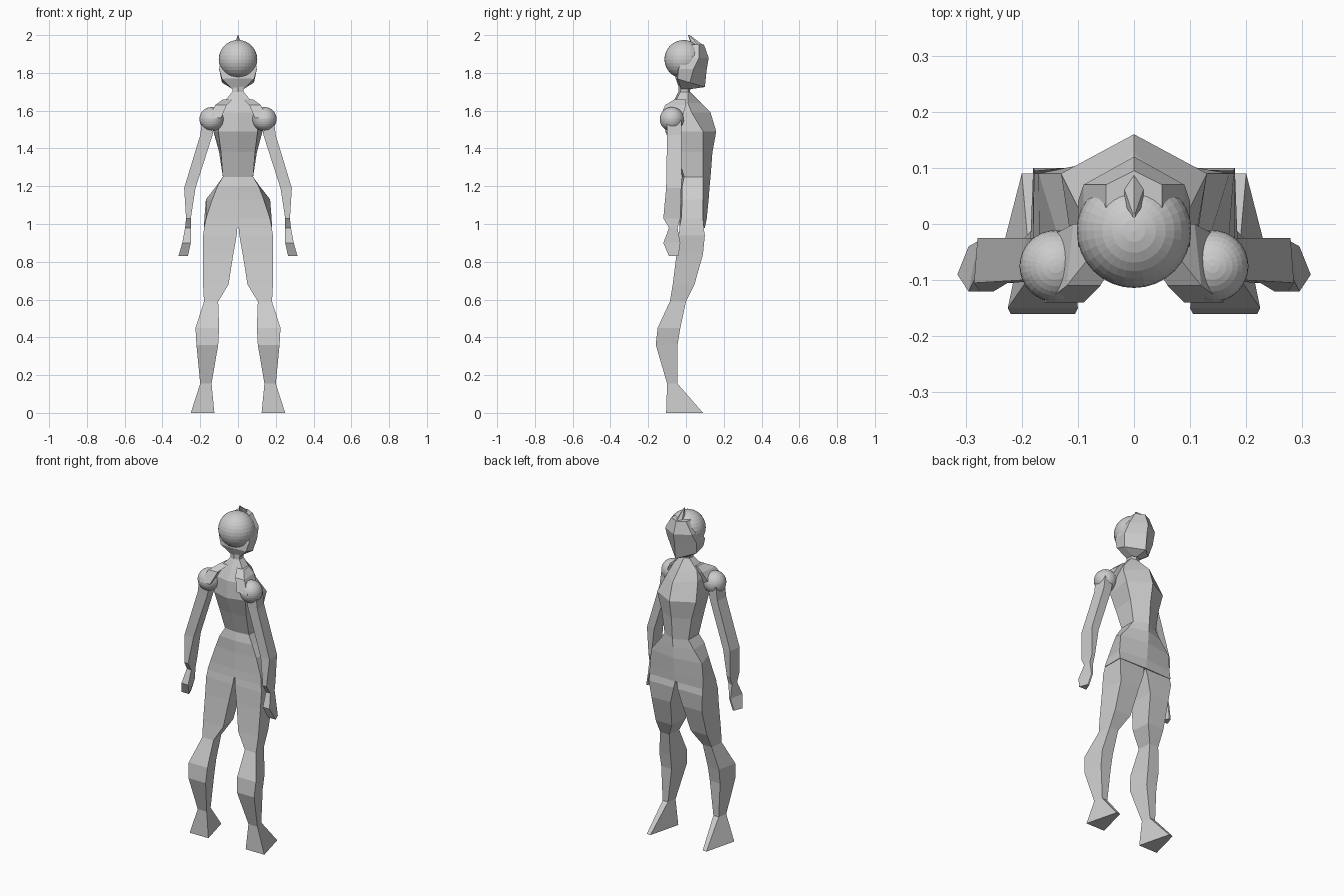
import bpy, bmesh
from mathutils import Vector

cube = bpy.data.objects.get("Cube")
if cube:
    bpy.data.objects.remove(cube, do_unlink=True)

shade = (.6, .6, .6, 1)
grey = bpy.data.materials.new("plain_grey")
grey.use_nodes = True
grey.diffuse_color = shade
grey.node_tree.nodes["Principled BSDF"].inputs["Base Color"].default_value = shade


def finish(name, bm, paired):
    """Turn a bmesh into a named flat-shaded object, mirrored across x when paired."""
    bmesh.ops.recalc_face_normals(bm, faces=bm.faces)
    mesh = bpy.data.meshes.new(name)
    bm.to_mesh(mesh)
    bm.free()
    mesh.materials.append(grey)
    part = bpy.data.objects.new(name, mesh)
    bpy.context.collection.objects.link(part)
    if paired:
        part.modifiers.new("mirror", 'MIRROR')


def loft(name, rings, paired=False):
    """Skin a list of equal-length point rings and cap both ends."""
    bm = bmesh.new()
    rows = [[bm.verts.new(point) for point in ring] for ring in rings]
    for lower, upper in zip(rows, rows[1:]):
        for i in range(len(lower)):
            bm.faces.new((lower[i - 1], lower[i], upper[i], upper[i - 1]))
    bm.faces.new(rows[0])
    bm.faces.new(rows[-1])
    finish(name, bm, paired)


def ball(name, centre, radius, paired=False):
    bm = bmesh.new()
    bmesh.ops.create_uvsphere(bm, u_segments=32, v_segments=16, radius=radius)
    bmesh.ops.translate(bm, verts=bm.verts, vec=Vector(centre))
    finish(name, bm, paired)


def body(height, half, back, front, ridge=.04, spine=.01, tilt=0, narrow=1):
    """Six-sided section ridged down front and spine; narrow scales the back width."""
    rear = half * narrow
    outline = [(0, front), (half, front - ridge), (rear, back + spine),
               (0, back), (-rear, back + spine), (-half, front - ridge)]
    return [(x, y, height - tilt * y) for x, y in outline]


def limb(height, inner, outer, back, front, taper=.1):
    """Four-sided section, narrowed towards the front."""
    trim = (outer - inner) * taper
    return [(inner, back, height), (outer, back, height),
            (outer - trim, front, height), (inner + trim, front, height)]


# Torso, from hips up to the neck
loft("torso", [
    body(height=.98, half=.18, back=-.035, front=.1, ridge=.005, spine=0),
    body(height=1.03, half=.178, back=-.035, front=.11, ridge=.02, narrow=.95),
    body(height=1.13, half=.17, back=-.03, front=.12, ridge=.03, narrow=.8),
    body(height=1.2, half=.115, back=-.03, front=.125, ridge=.035, narrow=.95),
    body(height=1.25, half=.08, back=-.02, front=.13),
    body(height=1.38, half=.1, back=-.06, front=.14, ridge=.05, narrow=.9),
    body(height=1.49, half=.13, back=-.11, front=.16, ridge=.07, spine=.03, narrow=.8),
    body(height=1.59, half=.1, back=-.1, front=.13, ridge=.1, spine=.02),
    body(height=1.64, half=.08, back=-.07, front=.08, ridge=.07),
    body(height=1.7, half=.03, back=-.04, front=.02, ridge=.01),
    body(height=1.78, half=.03, back=-.04, front=.04, ridge=.02),
])

# Legs and wedge feet share the ankle section
ankle = limb(height=.155, inner=.14, outer=.2, back=-.1, front=-.045, taper=.2)
loft("leg", [
    limb(height=1, inner=.002, outer=.175, back=-.03, front=.09, taper=0),
    limb(height=.94, inner=.007, outer=.185, back=-.04, front=.1, taper=.03),
    limb(height=.84, inner=.025, outer=.185, back=-.05, front=.09),
    limb(height=.68, inner=.05, outer=.185, back=-.07, front=.045),
    limb(height=.59, inner=.105, outer=.18, back=-.085, front=0),
    limb(height=.45, inner=.1, outer=.225, back=-.15, front=-.03, taper=.2),
    limb(height=.36, inner=.105, outer=.22, back=-.16, front=-.045, taper=.2),
    ankle,
], paired=True)
sole = limb(height=0, inner=.125, outer=.25, back=-.105, front=.09, taper=.4)
loft("foot", [ankle, sole], paired=True)

# Shoulder slope and ball joint
loft("shoulder_slope", [
    limb(height=1.66, inner=.03, outer=.08, back=-.06, front=0),
    limb(height=1.63, inner=.06, outer=.12, back=-.11, front=0, taper=.2),
    limb(height=1.56, inner=.09, outer=.16, back=-.14, front=-.02, taper=.2),
], paired=True)
ball("shoulder_joint", centre=(.14, -.075, 1.555), radius=.064, paired=True)

# Arms and hands
loft("arm", [
    limb(height=1.55, inner=.12, outer=.19, back=-.1, front=-.025),
    limb(height=1.47, inner=.135, outer=.2, back=-.1, front=-.025),
    limb(height=1.19, inner=.225, outer=.285, back=-.105, front=-.025),
    limb(height=1.03, inner=.25, outer=.275, back=-.12, front=-.03),
    limb(height=.98, inner=.25, outer=.28, back=-.09, front=-.045),
    limb(height=.9, inner=.25, outer=.295, back=-.12, front=-.03, taper=.4),
    limb(height=.83, inner=.265, outer=.315, back=-.09, front=-.04, taper=.4),
], paired=True)

# Head: round cap, low-poly face with sloping jaw, thin pointed fringe
ball("hair_cap", centre=(0, -.012, 1.872), radius=.102)
loft("face", [
    body(height=1.715, half=.03, back=-.035, front=.03, ridge=.01),
    body(height=1.755, half=.085, back=-.055, front=.1, ridge=.08, tilt=.3),
    body(height=1.82, half=.1, back=-.05, front=.11, ridge=.07),
    body(height=1.88, half=.09, back=-.02, front=.12, ridge=.05),
    body(height=1.95, half=.05, back=.02, front=.095, ridge=.025),
])
loft("fringe", [
    body(height=1.94, half=.02, back=.03, front=.1, ridge=.03),
    body(height=2, half=.002, back=.01, front=.02, ridge=.002, spine=.002),
])
